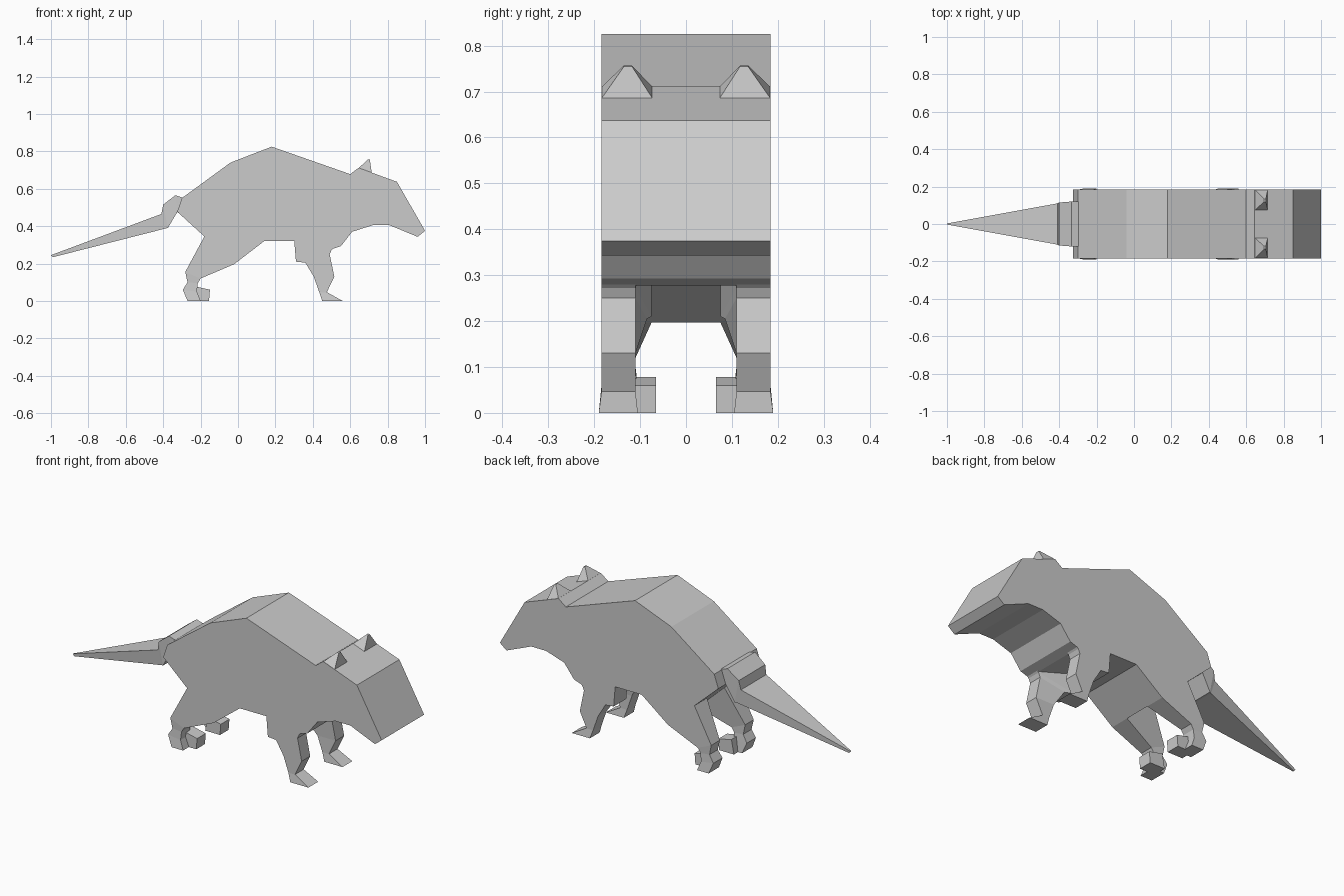
import bpy, bmesh


def make_object(name, bm, mirrored=False):
    bmesh.ops.recalc_face_normals(bm, faces=bm.faces)
    mesh = bpy.data.meshes.new(name)
    bm.to_mesh(mesh)
    bm.free()
    obj = bpy.data.objects.new(name, mesh)
    bpy.context.collection.objects.link(obj)
    if mirrored:
        mod = obj.modifiers.new("Mirror", 'MIRROR')
        mod.use_axis = (False, True, False)
    return obj


def extrude_profile(name, points, half_width):
    bm = bmesh.new()
    face = bm.faces.new([bm.verts.new((x, -half_width, z)) for x, z in points])
    ext = bmesh.ops.extrude_face_region(bm, geom=[face], use_keep_orig=True)
    moved = [v for v in ext["geom"] if isinstance(v, bmesh.types.BMVert)]
    bmesh.ops.translate(bm, verts=moved, vec=(0, 2 * half_width, 0))
    return make_object(name, bm)


def loft(name, rings, mirrored=False):
    bm = bmesh.new()
    loops = [[bm.verts.new(p) for p in ring] for ring in rings]
    for a, b in zip(loops, loops[1:]):
        for i in range(len(a)):
            j = (i + 1) % len(a)
            bm.faces.new((a[i], a[j], b[j], b[i]))
    bm.faces.new(loops[0])
    bm.faces.new(loops[-1])
    return make_object(name, bm, mirrored)


def leg_ring(xb, zb, xf, zf, in_back, in_front, out):
    return [(xb, in_back, zb), (xf, in_front, zf), (xf, out, zf), (xb, out, zb)]


def tail_ring(xt, zt, xb, zb, w):
    return [(xt, -w, zt), (xt, w, zt), (xb, w, zb), (xb, -w, zb)]


def flat_ring(x0, x1, y0, y1, z0, z1):
    return [(x0, y0, z0), (x1, y0, z1), (x1, y1, z1), (x0, y1, z0)]


# Body and head as one side profile
extrude_profile("body", [
    (-0.30, 0.55), (-0.04, 0.74), (0.18, 0.825), (0.60, 0.678), (0.645, 0.712),
    (0.85, 0.637), (1.0, 0.375), (0.96, 0.343), (0.81, 0.405), (0.72, 0.405),
    (0.61, 0.37), (0.55, 0.293), (0.50, 0.277), (0.30, 0.32), (0.14, 0.32),
    (-0.02, 0.197), (-0.18, 0.345), (-0.325, 0.477)], 0.184)

# Tail with a raised root and a long taper
loft("tail", [tail_ring(*r) for r in [
    (-0.27, 0.545, -0.29, 0.45, 0.12),
    (-0.335, 0.565, -0.325, 0.475, 0.12),
    (-0.40, 0.515, -0.375, 0.39, 0.115),
    (-0.41, 0.465, -0.385, 0.388, 0.11),
    (-1.0, 0.245, -0.99, 0.234, 0.003)]])

# Front legs with forward feet
loft("front_leg", [leg_ring(*r) for r in [
    (0.30, 0.33, 0.55, 0.32, 0.075, 0.11, 0.184),
    (0.31, 0.21, 0.50, 0.272, 0.075, 0.11, 0.184),
    (0.36, 0.205, 0.49, 0.25, 0.085, 0.11, 0.184),
    (0.405, 0.13, 0.515, 0.13, 0.11, 0.11, 0.184),
    (0.435, 0.045, 0.475, 0.047, 0.11, 0.11, 0.184),
    (0.45, 0.0, 0.56, 0.0, 0.105, 0.105, 0.19)]], True)

# Hind legs
loft("hind_leg", [leg_ring(*r) for r in [
    (-0.18, 0.345, -0.02, 0.197, 0.075, 0.075, 0.184),
    (-0.282, 0.155, -0.20, 0.12, 0.11, 0.11, 0.184),
    (-0.27, 0.10, -0.215, 0.095, 0.11, 0.11, 0.182),
    (-0.295, 0.06, -0.22, 0.05, 0.105, 0.105, 0.184),
    (-0.27, 0.0, -0.20, 0.0, 0.10, 0.10, 0.19)]], True)

# Hind feet turned inward
loft("hind_foot", [
    flat_ring(-0.245, -0.155, 0.065, 0.14, 0.0, 0.0),
    flat_ring(-0.23, -0.15, 0.065, 0.14, 0.078, 0.06)], True)

# Ears
loft("ear", [
    flat_ring(0.645, 0.715, 0.073, 0.184, 0.71, 0.685),
    flat_ring(0.695, 0.705, 0.118, 0.135, 0.757, 0.755)], True)
